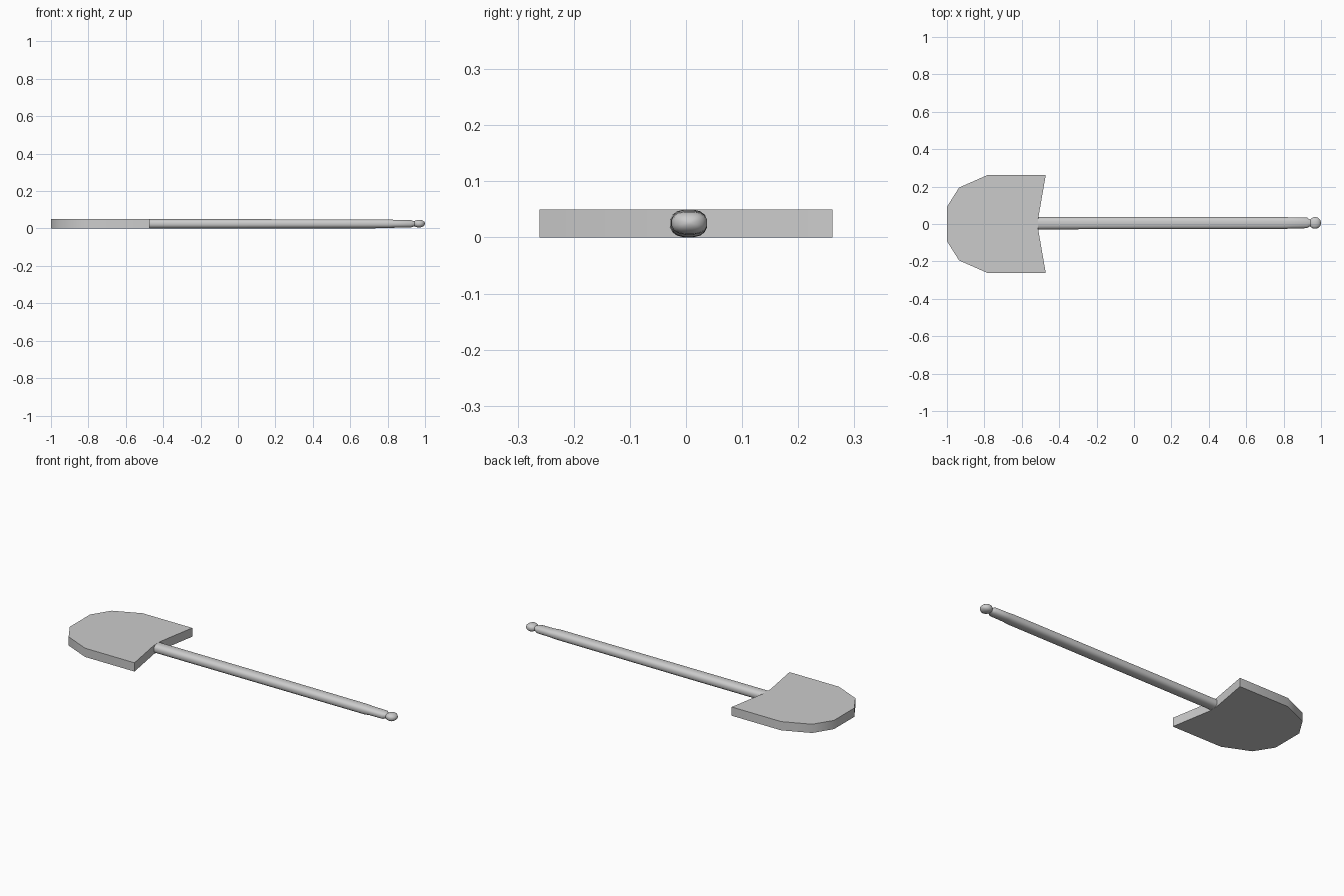
import bpy, bmesh
from math import cos, sin, pi, radians, copysign

if "Cube" in bpy.data.objects:
    bpy.data.objects.remove(bpy.data.objects["Cube"])


def finish(name, bm):
    bmesh.ops.recalc_face_normals(bm, faces=bm.faces)
    mesh = bpy.data.meshes.new(name)
    bm.to_mesh(mesh)
    bm.free()
    obj = bpy.data.objects.new(name, mesh)
    bpy.context.collection.objects.link(obj)
    bpy.ops.object.select_all(action='DESELECT')
    obj.select_set(True)
    bpy.context.view_layer.objects.active = obj
    bpy.ops.object.shade_smooth_by_angle(angle=radians(40))
    return obj


def signed_pow(v, p):
    return copysign(abs(v) ** p, v)


def loft(name, stations, sides=16, power=0.8):
    """Rounded cross-sections along x: (x, centre y, centre z, half width, half height)."""
    bm = bmesh.new()
    rings = []
    for x, cy, cz, w, h in stations:
        angles = [2 * pi * (i + 0.5) / sides for i in range(sides)]
        rings.append([bm.verts.new((x, cy + w * signed_pow(cos(a), power),
                                    cz + h * signed_pow(sin(a), power))) for a in angles])
    for a, b in zip(rings, rings[1:]):
        for i in range(sides):
            j = (i + 1) % sides
            bm.faces.new((a[i], a[j], b[j], b[i]))
    bm.faces.new(rings[0])
    bm.faces.new(rings[-1])
    return finish(name, bm)


# Blade: faceted spade outline with swept shoulders, extruded upwards
half = [(-1.0, 0.092), (-0.935, 0.195), (-0.785, 0.261), (-0.472, 0.261), (-0.512, 0.03)]
outline = half + [(x, -y) for x, y in reversed(half)]
bm = bmesh.new()
face = bm.faces.new([bm.verts.new((x, y, 0.0)) for x, y in outline])
top = bmesh.ops.extrude_face_region(bm, geom=[face])['geom']
bmesh.ops.translate(bm, vec=(0, 0, 0.05),
                    verts=[v for v in top if isinstance(v, bmesh.types.BMVert)])
finish("blade", bm)

# Handle: long shaft, slightly slimmer near the grip end
loft("handle", [
    (-0.512, 0.004, 0.025, 0.033, 0.025),
    (0.0, 0.005, 0.025, 0.033, 0.025),
    (0.81, 0.005, 0.025, 0.032, 0.024),
    (0.84, 0.006, 0.025, 0.030, 0.021),
    (0.925, 0.006, 0.025, 0.029, 0.020),
    (0.937, 0.006, 0.025, 0.020, 0.015),
    (0.945, 0.006, 0.025, 0.018, 0.014),
])

# Knob: small flattened ball at the end of the handle
steps = 8
loft("end_knob", [
    (0.968 - 0.032 * cos(t), 0.006, 0.026, 0.032 * sin(t), 0.021 * sin(t))
    for t in [0.15 + (pi - 0.3) * i / steps for i in range(steps + 1)]
])
